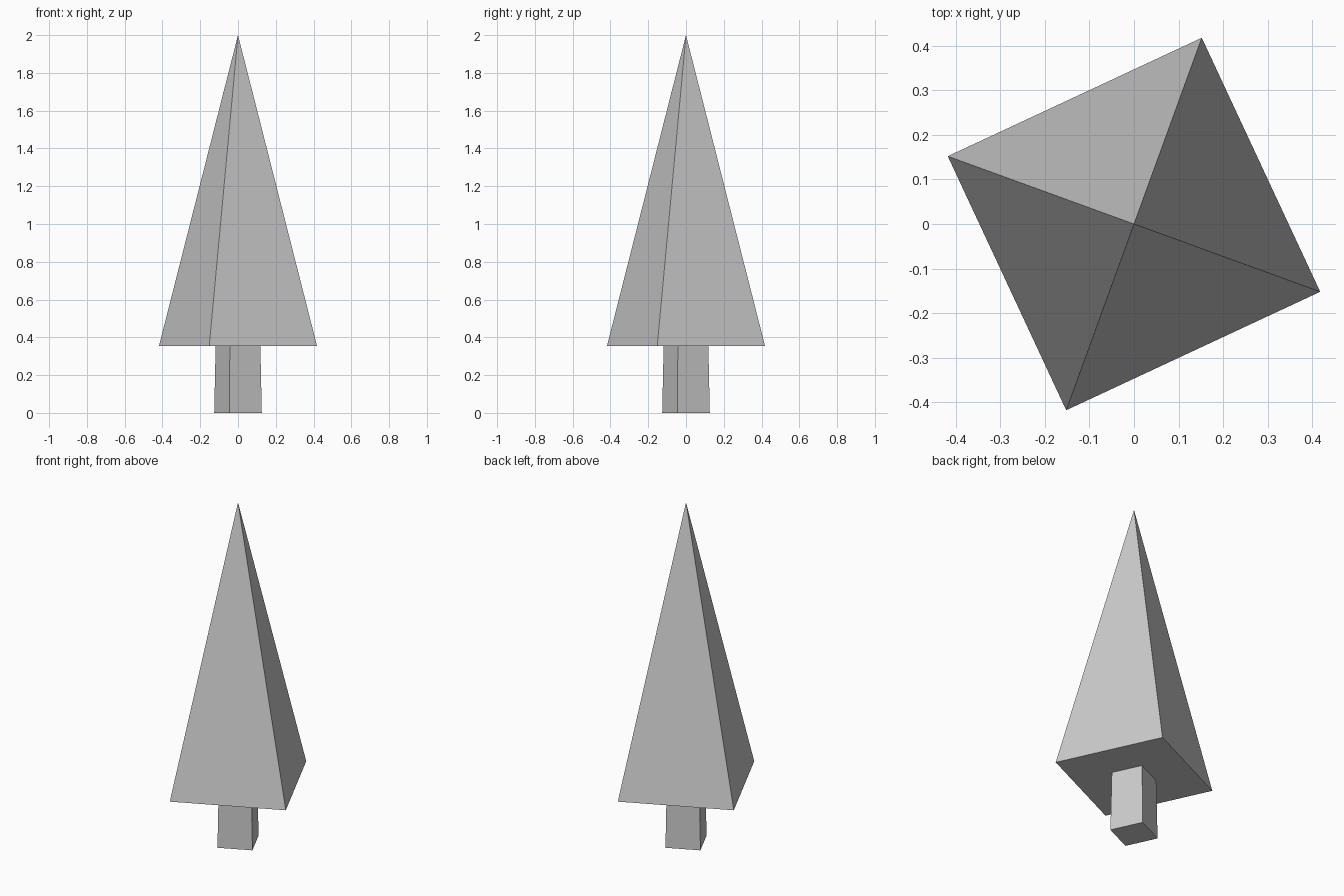
import bpy
import bmesh
from math import cos, sin, radians

if "Cube" in bpy.data.objects:
    bpy.data.objects.remove(bpy.data.objects["Cube"])

TURN = radians(-20)  # whole tree is turned slightly about z


def ring(bm, radius, z):
    return [bm.verts.new((radius * cos(TURN + radians(90 * i)),
                          radius * sin(TURN + radians(90 * i)), z))
            for i in range(4)]


def four_sided(name, r_bottom, r_top, z_bottom, z_top):
    """Square-based frustum, or a pyramid when r_top is 0."""
    bm = bmesh.new()
    low = ring(bm, r_bottom, z_bottom)
    bm.faces.new(low[::-1])
    if r_top:
        high = ring(bm, r_top, z_top)
        bm.faces.new(high)
        for i in range(4):
            j = (i + 1) % 4
            bm.faces.new((low[i], low[j], high[j], high[i]))
    else:
        tip = bm.verts.new((0, 0, z_top))
        for i in range(4):
            bm.faces.new((low[i], low[(i + 1) % 4], tip))
    mesh = bpy.data.meshes.new(name)
    bm.to_mesh(mesh)
    bm.free()
    obj = bpy.data.objects.new(name, mesh)
    bpy.context.collection.objects.link(obj)
    return obj


# Slightly tapered trunk
four_sided("trunk", 0.134, 0.126, 0.0, 0.355)
# Tall pyramid of foliage
four_sided("foliage", 0.445, 0.0, 0.355, 2.0)
